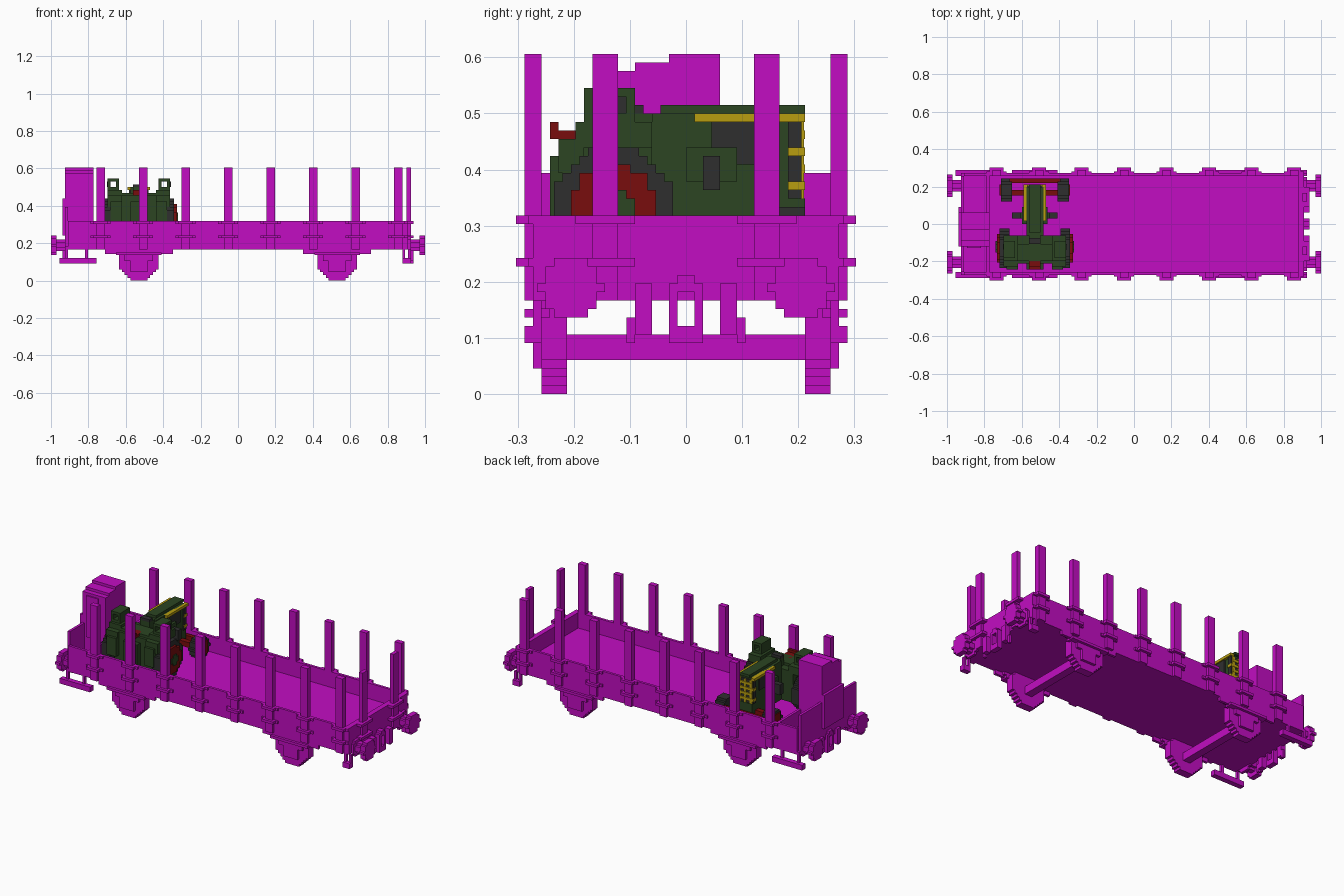
import bpy
import bmesh
from math import sqrt
from mathutils import Vector

default_cube = bpy.data.objects.get("Cube")
if default_cube:
    bpy.data.objects.remove(default_cube, do_unlink=True)

UNIT = 2 / 132  # size of one block; all positions below count blocks


def make_material(name, red, green, blue):
    material = bpy.data.materials.new(name)
    material.use_nodes = True
    colour = (red, green, blue, 1)
    material.diffuse_color = colour
    material.node_tree.nodes["Principled BSDF"].inputs["Base Color"].default_value = colour
    return material


magenta = make_material("magenta paint", .54, .004, .54)
green = make_material("dark green paint", .025, .06, .016)
dark = make_material("dark grey rubber", .028, .028, .028)
red = make_material("deep red paint", .19, .004, .004)
yellow = make_material("mustard yellow paint", .48, .34, .005)


def part(name, material, boxes, mirror="", origin=(0, 0, 0)):
    """Build one object from boxes (x, x, y, y, z, z), mirrored on the named axes."""
    mesh_builder = bmesh.new()
    x_signs = (1, -1) if "x" in mirror else (1,)
    y_signs = (1, -1) if "y" in mirror else (1,)
    for left, right, front, back, bottom, top in boxes:
        for sx in x_signs:
            for sy in y_signs:
                low = Vector((left * sx, front * sy, bottom))
                high = Vector((right * sx, back * sy, top))
                size = [abs(edge) for edge in high - low]
                cube = bmesh.ops.create_cube(mesh_builder, size=1)
                bmesh.ops.scale(mesh_builder, vec=size, verts=cube["verts"])
                bmesh.ops.translate(mesh_builder, vec=(low + high) / 2, verts=cube["verts"])
    bmesh.ops.scale(mesh_builder, vec=(UNIT, UNIT, UNIT), verts=mesh_builder.verts)
    mesh = bpy.data.meshes.new(name)
    mesh_builder.to_mesh(mesh)
    mesh_builder.free()
    mesh.materials.append(material)
    thing = bpy.data.objects.new(name, mesh)
    thing.location = Vector(origin) * UNIT
    bpy.context.collection.objects.link(thing)
    return thing


def disc(axis, start, end, across, height, radius):
    """Stepped disc facing along x or y, one box for each row of blocks."""
    rows = []
    steps = round(radius * 2)
    for step in range(steps):
        offset = step - radius
        half = round(sqrt(max(radius ** 2 - (offset + .5) ** 2, .25)))
        sides = (across - half, across + half)
        depth = (start, end)
        level = (height + offset, height + offset + 1)
        rows.append((depth + sides if axis == "x" else sides + depth) + level)
    return rows


# Wagon body
part("wagon_floor", magenta, [(-60, 59, -17, 17, 11, 15)])
part("side_wall", magenta, [(-60, 60, 17, 18, 11, 21)], "y")
part("end_wall", magenta, [(58, 60, -17, 17, 11, 21)])
part("partition_wall", magenta, [(-52, -51, -17, 17, 15, 21)])
part("platform_end_wall", magenta, [(-61, -60, -17, 17, 11, 26),
                                    (-62, -61, -8, 4, 16, 29)])

# Stakes and their brackets along both sides
stakes, brackets = [], []
for index in range(8):
    middle = -48.5 + 15 * index
    stakes.append((middle - 1.5, middle + 1.5, 17, 19, 11, 40))
    for level in (15, 20):
        brackets.append((middle - 2.5, middle + 2.5, 18, 20, level, level + 1))
        brackets.append((middle - 3.5, middle + 3.5, 18, 18.6, level, level + 1))
part("side_stakes", magenta, stakes, "y")
part("side_stake_brackets", magenta, brackets, "y")
part("end_stakes", magenta, [(59.5, 61, 8, 11, 11, 40)], "y")
part("end_stake_brackets", magenta,
     [(60, 62, 6, 13, level, level + 1) for level in (15, 20)], "y")

# Brake cabin with stepped roof
part("brake_cabin", magenta, [
    (-61, -51, -8, -6, 15, 38),
    (-61, -51, -6, -2, 15, 39),
    (-61, -51, -2, 4, 15, 40),
    (-59, -54, -8.5, -8, 21, 37),
])

# Buffers and couplings at both ends
part("buffers", magenta,
     disc("x", 64, 66, 13.5, 12.5, 3.5)
     + disc("x", 60, 64, 13.5, 12.5, 2)
     + disc("x", 60, 61, 13.5, 12.5, 3), "xy")
part("coupling_hooks", magenta, [
    (60, 62, 1, 2, 6, 13),
    (60, 62, -1, 1, 6, 8),
    (60, 62, -1, 1, 12, 14),
], "xy")
part("brake_hoses", magenta, [(60, 62, 4, 6, 7, 13),
                              (60, 61, 6, 7, 6, 9)], "xy")

# Steps below the platform and handles at the other end
part("platform_steps", magenta, [
    (-63, -50, 17, 19, 6, 8),
    (-61, -60, 17, 18, 8, 12),
    (-54, -53, 17, 18, 8, 12),
], "y")
part("corner_handles", magenta, [
    (58, 59, 17, 18, 6, 11),
    (60, 61, 17, 18, 6, 11),
    (58, 61, 17, 19, 6, 8),
], "y")

# Running gear
for end, middle in (("left", 35), ("right", -35)):
    gear = (middle, 0, 0)
    part(end + "_wagon_wheels", magenta, disc("y", 14, 17, 0, 7, 7), "y", gear)
    part(end + "_axle", magenta, [(-1.5, 1.5, -17, 17, 4, 7)], "", gear)
    part(end + "_axle_box", magenta, [
        (-3, 3, 16, 18, 3, 10),
        (-5, 5, 16, 18, 7, 9),
        (-8, 8, 16, 19, 9, 10),
        (-9, 9, 16, 18, 10, 11),
        (-12, -8, 17, 18, 9.5, 11),
        (8, 12, 17, 18, 9.5, 11),
    ], "y", gear)

# Tractor, standing across the wagon
SPOT = (-35, 0, 0)
part("tractor_hood", green, [
    (-3, 3, -4, 13, 18, 33),
    (-2, 2, -3, 14, 33, 34),
    (-3, 3, 13, 14, 18, 23),
], "", SPOT)
part("hood_stripes", yellow, [(2.5, 4, 1, 14, 32, 33)], "x", SPOT)
part("hood_vents", dark, [(3, 3.5, 3, 5, 28, 32),
                          (3, 3.5, 5, 10, 27, 32)], "x", SPOT)
part("tractor_grille", dark, [(-3.4, 3.4, 12, 13.6, 23, 32)], "", SPOT)
bars = [(-3.6, 3.6, 12, 14, level, level + 1) for level in range(24, 32, 4)]
bars += [(-3, 3, 13, 14, level, level + 1) for level in range(26, 33, 4)]
bars += [(side, side + 1, 13, 13.9, 23, 32) for side in (-3, -.5, 2)]
part("grille_bars", yellow, bars, "", SPOT)
part("engine_side_boxes", green, [(3, 4.5, 0, 6, 25, 29),
                                  (3, 6, 2, 4, 24, 27)], "x", SPOT)
part("side_lamps", dark, [(5, 8, 2, 4, 24, 28)], "x", SPOT)

# Tractor rear body, fenders and lamp frames
part("tractor_rear_body", green, [
    (-8, 8, -14, -4, 18, 30),
    (-3, 3, -16, -14, 18, 28),
    (-7, 7, -13, -7, 30, 31),
    (-2, 2, -7, -3, 30, 33),
], "", SPOT)
part("rear_fenders", green, [
    (6, 10, -16, -14, 21, 28),
    (6, 11, -15, -12, 26, 30),
    (6, 11, -13, -4, 29, 32),
    (7, 10, -12, -6, 32, 33),
], "x", SPOT)
part("lamp_frames", green, [
    (7, 8, -12, -6, 32, 36),
    (10, 11, -12, -6, 32, 36),
    (7, 11, -12, -6, 35, 36),
], "x", SPOT)
part("lamp_glass", dark, [(11, 11.3, -9, -7, 33, 35)], "x", SPOT)
part("steering_wheel", dark, [(-2, 2, -7, -5, 33, 34)], "", SPOT)
part("tractor_seat", red, [(-2, 2, -16, -11, 30, 31),
                           (-2, 2, -16, -15, 31, 32)], "", SPOT)

# Tractor wheels and front axle
part("rear_tyres", dark, disc("x", 9, 12.5, -8.5, 22, 7), "x", SPOT)
part("rear_rims", red, disc("x", 12, 13.4, -8.5, 22, 5), "x", SPOT)
part("rear_hubs", green, disc("x", 13, 13.8, -8, 22, 2), "x", SPOT)
part("front_tyres", dark, disc("x", 8, 12, 12, 18.5, 3.5), "x", SPOT)
part("front_rims", red, disc("x", 11.5, 12.4, 12, 18.5, 2.5), "x", SPOT)
part("front_axle", red, [(-9, 9, 14.5, 16, 18, 20),
                         (-9, 9, 10, 12, 18, 20)], "", SPOT)
